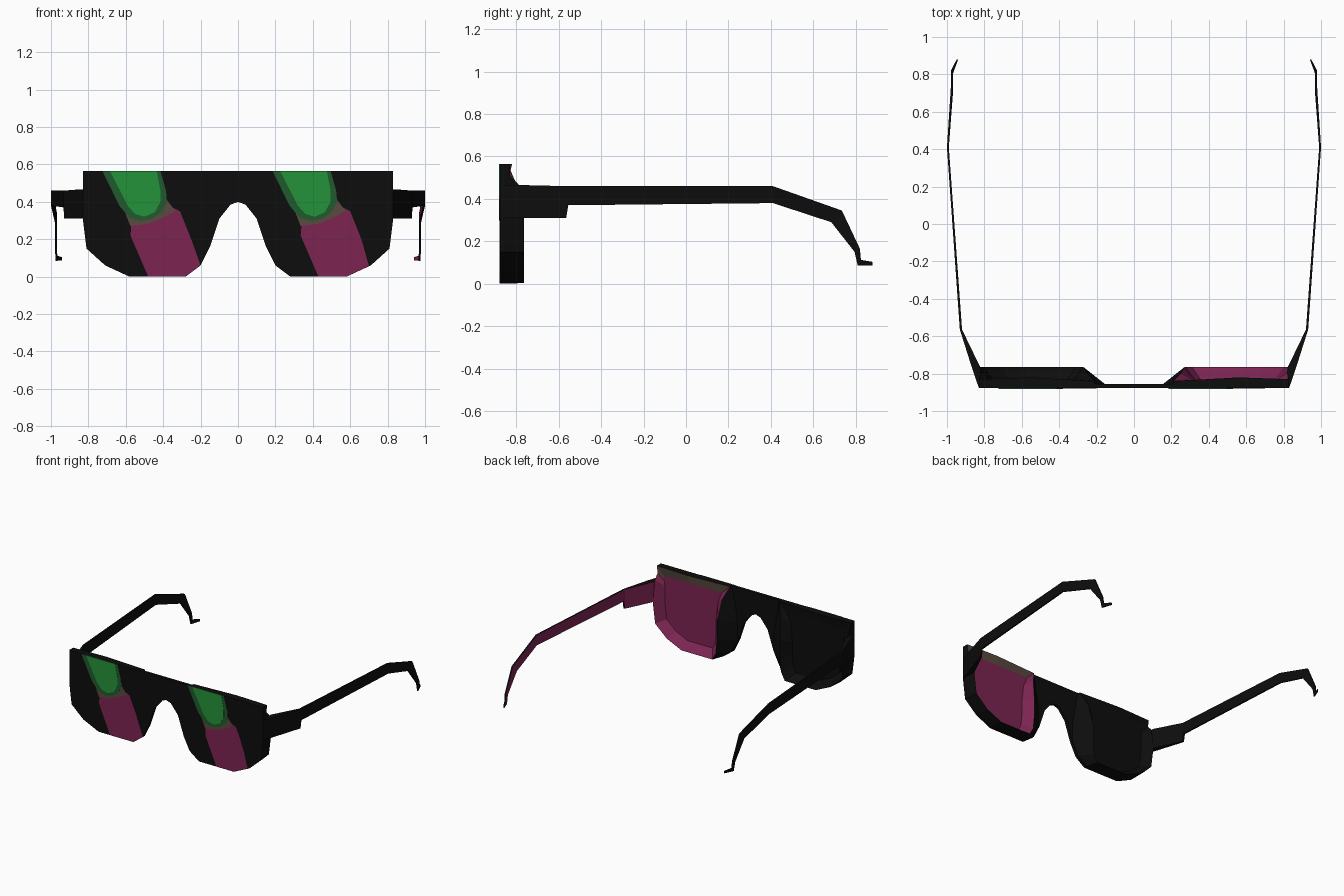
import bpy, bmesh
from mathutils import Vector

cube = bpy.data.objects.get("Cube")
if cube:
    bpy.data.objects.remove(cube, do_unlink=True)


def make_material(name, rgb):
    mat = bpy.data.materials.new(name)
    mat.use_nodes = True
    colour = (*rgb, 1)
    mat.diffuse_color = colour
    mat.node_tree.nodes["Principled BSDF"].inputs["Base Color"].default_value = colour
    return mat


black = make_material("black", (.004, .004, .004))
magenta = make_material("magenta", (.2, .018, .083))
taupe = make_material("taupe", (.1, .068, .05))
dark_green = make_material("dark green", (.014, .1, .026))
green = make_material("bright green", (.017, .29, .04))


def loft(name, loops, mats, rule=None):
    """Skin a row of equal point loops, close both ends, colour faces by rule."""
    bm = bmesh.new()
    rings = [[bm.verts.new(p) for p in loop] for loop in loops]
    for a, b in zip(rings, rings[1:]):
        for i in range(len(a)):
            j = (i + 1) % len(a)
            bm.faces.new((a[i], a[j], b[j], b[i]))
    bm.faces.new(rings[0])
    bm.faces.new(rings[-1])
    bmesh.ops.recalc_face_normals(bm, faces=bm.faces)
    if rule:
        for face in bm.faces:
            face.material_index = rule(face)
    mesh = bpy.data.meshes.new(name)
    bm.to_mesh(mesh)
    bm.free()
    for mat in mats:
        mesh.materials.append(mat)
    obj = bpy.data.objects.new(name, mesh)
    bpy.context.collection.objects.link(obj)
    return obj


def plate(name, outline, y_front, y_back, mat):
    return loft(name, [[(x, y, z) for x, z in outline] for y in (y_front, y_back)], [mat])


# Flat front shield with the nose notch
half = [(.83, .565), (.83, .31), (.81, .15), (.71, .06), (.58, 0), (.28, 0),
        (.2, .06), (.15, .16), (.1, .31), (.04, .385)]
outline = half + [(0, .4)] + [(-x, z) for x, z in reversed(half)]
plate("front_shield", outline, -.878, -.855, black)

# Lens housings: base x, z on the shield, then rim x, y, z behind it
housing = [(.21, .565, .21, -.84, .565), (.56, .565, .56, -.82, .565),
           (.83, .565, .83, -.83, .565), (.83, .51, .825, -.83, .51),
           (.83, .47, .82, -.79, .47), (.83, .31, .82, -.765, .31),
           (.81, .15, .8, -.765, .15), (.71, .06, .7, -.765, .06),
           (.58, 0, .575, -.765, .003), (.28, 0, .31, -.765, .003),
           (.2, .06, .28, -.765, .06), (.15, .16, .27, -.765, .16),
           (.15, .3, .27, -.765, .3), (.18, .47, .25, -.8, .47)]


def lens_colour(face):
    c = face.calc_center_median()
    if face.normal.y < .2 or c.y < -.858 or c.x < .26:
        return 0
    # Recessed lens and the band above it
    inside = face.normal.dot(Vector((.55, c.y, .25)) - c) > -.005
    if c.z > .5:
        return 2 if face.normal.y > .5 else 0
    return 1 if inside else 0


# Arms: top y, z, bottom y, z, outer x, thickness
stations = [(-.875, .465, -.875, .31, .83, .012), (-.77, .465, -.77, .31, .866, .046),
            (-.565, .46, -.565, .31, .931, .012), (-.555, .46, -.555, .37, .932, .012),
            (.41, .46, .41, .38, 1, .01), (.735, .345, .685, .29, .979, .01),
            (.82, .165, .795, .15, .978, .01), (.825, .112, .81, .085, .976, .01),
            (.88, .103, .88, .087, .948, .008)]

for side, s in (("left", 1), ("right", -1)):
    base = [(s * p[0], -.86, p[1]) for p in housing]
    rim = [(s * p[2], p[3], p[4]) for p in housing]
    dish = [(s * (.55 + (p[2] - .55) * .8), -.835, .25 + (p[4] - .25) * .8) for p in housing]
    loft(side + "_lens_housing", [base, rim, dish], [black, magenta, taupe],
         lens_colour if s > 0 else None)

    sections = [[(s * x, yt, zt), (s * (x - t), yt, zt), (s * (x - t), yb, zb), (s * x, yb, zb)]
                for yt, zt, yb, zb, x, t in stations]
    loft(side + "_arm", sections, [black, magenta],
         (lambda f: int(f.normal.x < -.5)) if s > 0 else None)

# Painted reflections on each lens
lower = [(-.48, 0), (-.575, .22), (-.57, .28), (-.46, .31), (-.36, .375), (-.31, .35), (-.25, .2)]
edge = [(-.61, .36), (-.575, .27), (-.48, .283), (-.4, .315), (-.335, .352), (-.38, .41), (-.48, .43)]
halo = [(-.725, .565), (-.415, .565), (-.385, .46), (-.38, .4), (-.41, .345), (-.46, .31),
        (-.52, .298), (-.58, .315), (-.635, .38)]
glow = [(-.685, .565), (-.435, .565), (-.415, .46), (-.415, .4), (-.445, .345), (-.5, .32),
        (-.55, .335), (-.59, .38)]
bottoms = {"right": (0, [(-.2, .06), (-.28, 0)]), "left": (.91, [(.7, .056), (.58, 0)])}

for side, (shift, bottom) in bottoms.items():
    def moved(points):
        return [(x + shift, z) for x, z in points]
    layers = [("lower_reflection", moved(lower) + bottom, magenta),
              ("reflection_edge", moved(edge), taupe),
              ("reflection_halo", moved(halo), dark_green),
              ("reflection_glow", moved(glow), green)]
    for level, (name, points, mat) in enumerate(layers, 1):
        plate(f"{side}_{name}", points, -.878 - .001 * level, -.877, mat)
